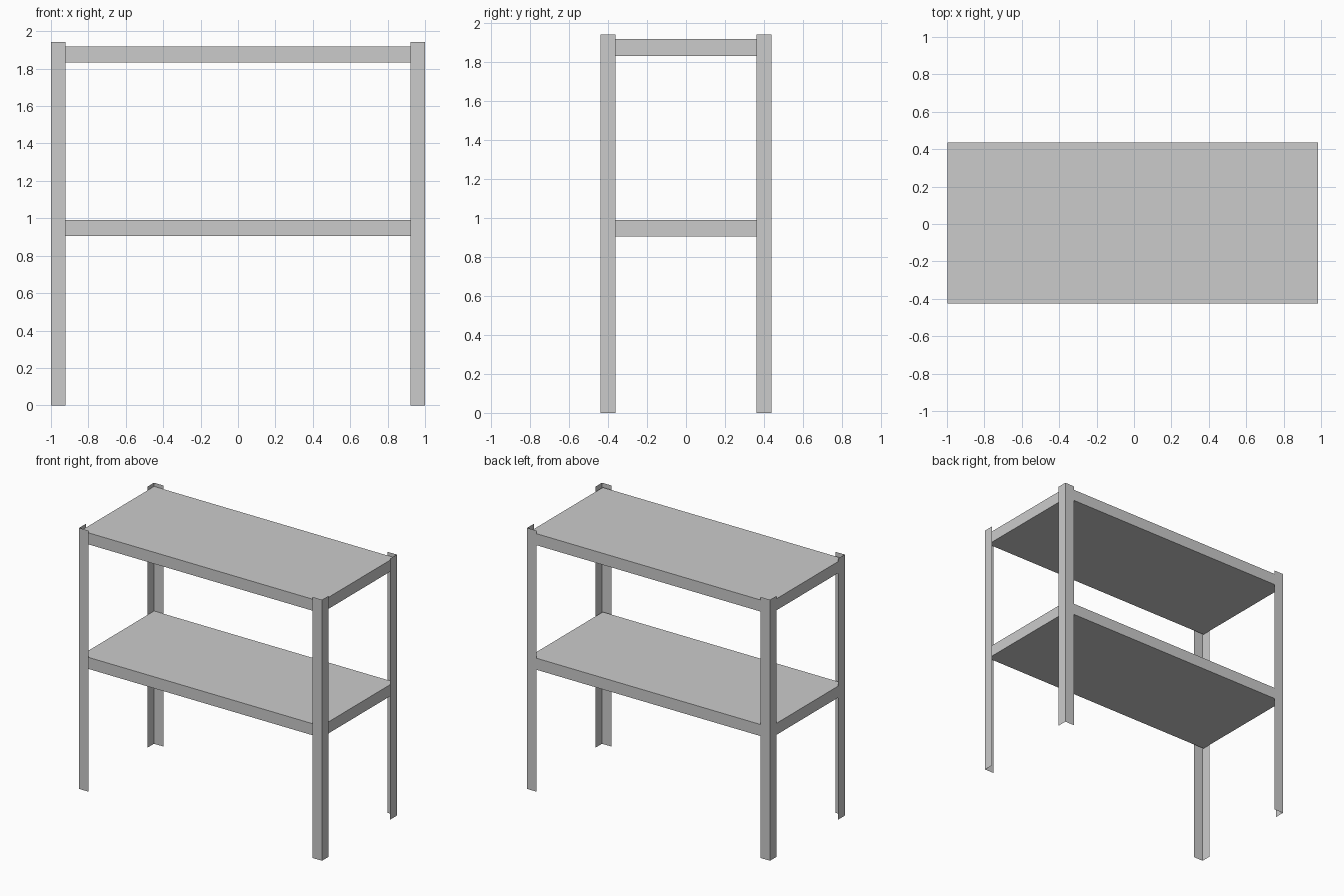
import bpy

if "Cube" in bpy.data.objects:
    bpy.data.objects.remove(bpy.data.objects["Cube"])

HALF_X, HALF_Y = 1.0, 0.44      # outer faces of the posts
POST_H, FLANGE = 1.943, 0.078
SHELF_X = (-0.996, 0.983)       # shelves sit with a little play between the posts
SHELF_Y = (-0.425, 0.436)
SHELF_T = 0.086


def add_mesh(name, verts, faces):
    mesh = bpy.data.meshes.new(name)
    mesh.from_pydata(verts, [], faces)
    mesh.update()
    obj = bpy.data.objects.new(name, mesh)
    bpy.context.collection.objects.link(obj)
    return obj


def angle_post(name, sx, sy):
    """Sheet-thin L-section upright with its corner at the outside."""
    profile = [(sx * (HALF_X - FLANGE), sy * HALF_Y),
               (sx * HALF_X, sy * HALF_Y),
               (sx * HALF_X, sy * (HALF_Y - FLANGE))]
    verts = [(x, y, z) for z in (0, POST_H) for x, y in profile]
    faces = [(0, 1, 4, 3), (1, 2, 5, 4)]
    if sx * sy > 0:             # keep the normals facing outwards
        faces = [f[::-1] for f in faces]
    return add_mesh(name, verts, faces)


def shelf(name, top):
    """Closed flat box."""
    verts = [(x, y, z) for z in (top - SHELF_T, top) for y in SHELF_Y for x in SHELF_X]
    faces = [(0, 2, 3, 1), (4, 5, 7, 6), (0, 1, 5, 4),
             (1, 3, 7, 5), (3, 2, 6, 7), (2, 0, 4, 6)]
    return add_mesh(name, verts, faces)


# Four corner posts
for side, sx in (("left", -1), ("right", 1)):
    for end, sy in (("front", -1), ("back", 1)):
        angle_post(f"{end}_{side}_post", sx, sy)

# Two shelves
shelf("lower_shelf", 0.991)
shelf("upper_shelf", 1.918)
